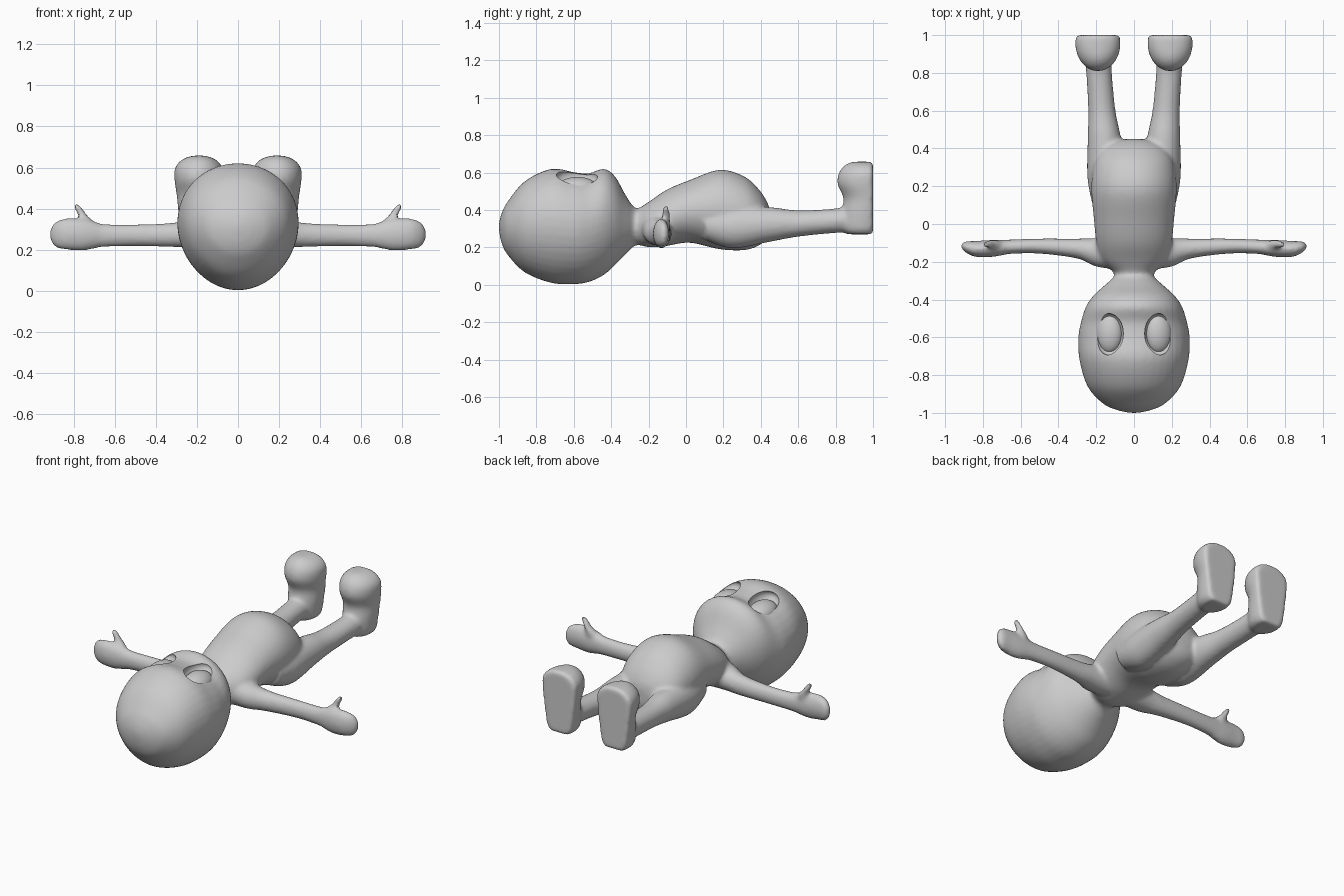
import bpy, bmesh, math

default = bpy.data.objects.get("Cube")
if default:
    bpy.data.objects.remove(default)

grey = bpy.data.materials.new("plain grey")
grey.use_nodes = True
grey.diffuse_color = (0.6, 0.6, 0.6, 1)
grey.node_tree.nodes["Principled BSDF"].inputs["Base Color"].default_value = (0.6, 0.6, 0.6, 1)

SIDES, STEPS = 40, 6


def spline(a, b, c, d, t):
    return b + 0.5 * t * (c - a + t * (2 * a - 5 * b + 4 * c - d + t * (3 * (b - c) + d - a)))


def loft(name, axis, rings, mirror=1, taper=0.0, limit=None):
    """Skin rings of (position, side centre, side radius, low, high) along an axis."""
    rows = []
    for i in range(len(rings) - 1):
        four = [rings[max(0, min(len(rings) - 1, i + k))] for k in (-1, 0, 1, 2)]
        rows += [[spline(*v, s / STEPS) for v in zip(*four)] for s in range(STEPS)]
    rows.append(rings[-1])
    bm = bmesh.new()
    loops = []
    for pos, centre, radius, low, high in rows:
        loop = []
        for k in range(SIDES):
            a = 2 * math.pi * k / SIDES
            u = centre + radius * math.cos(a) * (1 + taper * math.sin(a))
            v = (low + high) / 2 + (high - low) / 2 * math.sin(a)
            x, y, z = {"X": (pos, u, v), "Y": (u, pos, v), "Z": (u, v, pos)}[axis]
            loop.append(bm.verts.new((x * mirror, y if limit is None else min(y, limit), z)))
        loops.append(loop)
    for a, b in zip(loops, loops[1:]):
        for k in range(SIDES):
            n = (k + 1) % SIDES
            bm.faces.new((a[k], a[n], b[n], b[k]))
    bm.faces.new(loops[0])
    bm.faces.new(loops[-1])
    bmesh.ops.recalc_face_normals(bm, faces=bm.faces)
    mesh = bpy.data.meshes.new(name)
    bm.to_mesh(mesh)
    bm.free()
    obj = bpy.data.objects.new(name, mesh)
    bpy.context.collection.objects.link(obj)
    return obj


def ellipsoid(name, centre, size, tilt):
    bpy.ops.mesh.primitive_uv_sphere_add(segments=40, ring_count=24, location=centre,
                                         rotation=(0, tilt, 0))
    obj = bpy.context.object
    obj.name = name
    obj.scale = size
    obj.data.materials.append(grey)
    bpy.ops.object.shade_smooth()
    return obj


# Head with a dip across the eyes, then neck and round belly
head = loft("head", "Y", [
    (-1.0, 0, 0.02, 0.29, 0.33), (-0.985, 0, 0.09, 0.22, 0.385), (-0.95, 0, 0.165, 0.155, 0.45),
    (-0.86, 0, 0.245, 0.065, 0.555), (-0.72, 0, 0.288, 0.01, 0.62), (-0.6, 0, 0.294, 0.003, 0.602),
    (-0.52, 0, 0.28, 0.015, 0.596), (-0.44, 0, 0.255, 0.052, 0.62), (-0.38, 0, 0.215, 0.105, 0.58),
    (-0.32, 0, 0.15, 0.165, 0.475), (-0.27, 0, 0.1, 0.21, 0.41), (-0.2, 0, 0.09, 0.22, 0.40)],
    taper=0.08)
torso = loft("torso", "Y", [
    (-0.29, 0, 0.09, 0.215, 0.405), (-0.25, 0, 0.115, 0.212, 0.412), (-0.19, 0, 0.175, 0.2, 0.45),
    (-0.1, 0, 0.2, 0.208, 0.51), (0.02, 0, 0.212, 0.225, 0.56), (0.18, 0, 0.226, 0.19, 0.615),
    (0.31, 0, 0.215, 0.185, 0.58), (0.39, 0, 0.18, 0.21, 0.51), (0.435, 0, 0.12, 0.25, 0.44),
    (0.45, 0, 0.04, 0.3, 0.39)])
parts = [head, torso]

# Limbs on both sides
for s in (-1, 1):
    parts.append(loft("arm", "X", [
        (0.08, -0.15, 0.09, 0.21, 0.41), (0.2, -0.15, 0.076, 0.21, 0.36),
        (0.3, -0.13, 0.053, 0.212, 0.333), (0.5, -0.117, 0.04, 0.217, 0.323),
        (0.65, -0.12, 0.038, 0.213, 0.325), (0.7, -0.125, 0.041, 0.205, 0.338),
        (0.76, -0.13, 0.045, 0.195, 0.35), (0.84, -0.132, 0.042, 0.2, 0.352),
        (0.89, -0.122, 0.03, 0.213, 0.335), (0.914, -0.117, 0.012, 0.245, 0.3)], s))
    parts.append(loft("thumb", "Z", [
        (0.28, 0.735, 0.045, -0.14, -0.09), (0.335, 0.737, 0.035, -0.135, -0.085),
        (0.37, 0.758, 0.022, -0.13, -0.085), (0.41, 0.783, 0.018, -0.125, -0.09),
        (0.425, 0.786, 0.008, -0.115, -0.1)], s))
    parts.append(loft("leg", "Y", [
        (0.1, 0.14, 0.08, 0.24, 0.4), (0.25, 0.15, 0.097, 0.195, 0.42),
        (0.45, 0.157, 0.088, 0.23, 0.415), (0.6, 0.17, 0.072, 0.257, 0.398),
        (0.8, 0.185, 0.068, 0.277, 0.408), (0.93, 0.19, 0.07, 0.28, 0.43)], s))
    parts.append(loft("foot", "Z", [
        (0.27, 0.19, 0.065, 0.86, 1.03), (0.3, 0.19, 0.088, 0.83, 1.06),
        (0.38, 0.19, 0.1, 0.83, 1.08), (0.46, 0.19, 0.108, 0.842, 1.1),
        (0.54, 0.191, 0.118, 0.81, 1.1), (0.6, 0.191, 0.115, 0.818, 1.1),
        (0.64, 0.19, 0.08, 0.85, 1.06), (0.658, 0.19, 0.03, 0.89, 1.0)], s, limit=1.0))

# Fuse everything into one soft skin
bpy.ops.object.select_all(action="DESELECT")
for p in parts:
    p.select_set(True)
bpy.context.view_layer.objects.active = torso
bpy.ops.object.join()
body = bpy.context.object
body.name = "body"
body.data.materials.append(grey)
remesh = body.modifiers.new("fuse", "REMESH")
remesh.mode = "VOXEL"
remesh.voxel_size = 0.011
remesh.use_smooth_shade = True
soften = body.modifiers.new("soften", "SMOOTH")
soften.factor = 0.5
soften.iterations = 8

# Eye sockets cut into the face, with eyeballs resting inside
for side, s in (("right", -1), ("left", 1)):
    socket = ellipsoid(side + "_socket_cutter", (s * 0.13, -0.585, 0.575),
                       (0.076, 0.112, 0.055), s * 0.25)
    socket.hide_render = True
    socket.hide_set(True)
    cut = body.modifiers.new(side + " socket", "BOOLEAN")
    cut.operation = "DIFFERENCE"
    cut.object = socket
    ellipsoid(side + "_eye", (s * 0.13, -0.58, 0.525), (0.07, 0.103, 0.05), s * 0.25)

# Keep the socket rims crisp
bpy.ops.object.select_all(action="DESELECT")
body.select_set(True)
bpy.context.view_layer.objects.active = body
for m in list(body.modifiers):
    bpy.ops.object.modifier_apply(modifier=m.name)
bpy.ops.object.shade_smooth_by_angle(angle=math.radians(40))
